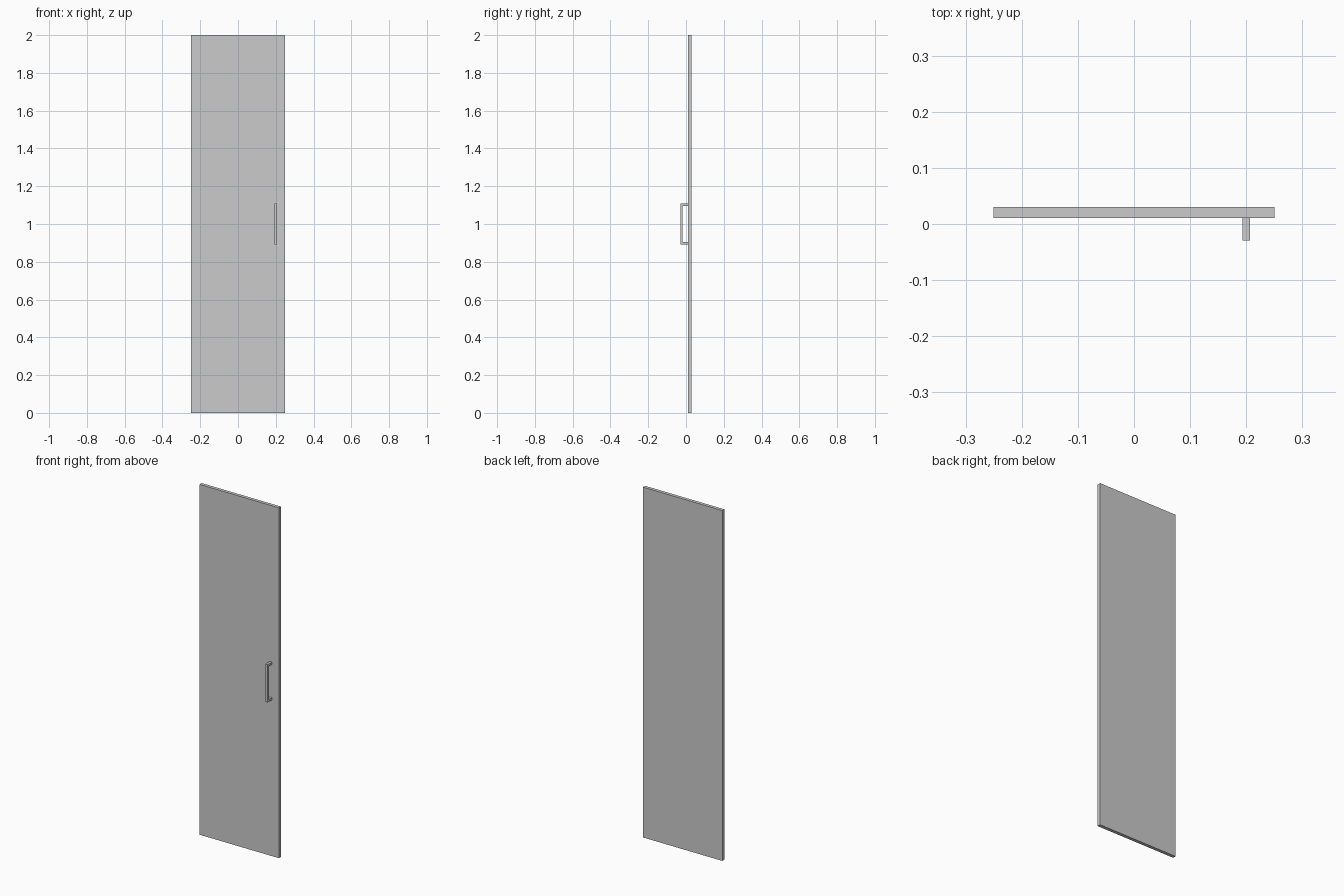
import bpy, bmesh
from mathutils import Vector

if "Cube" in bpy.data.objects:
    bpy.data.objects.remove(bpy.data.objects["Cube"])


def prism(name, profile, x0, x1):
    """Extrude a (y, z) profile along x from x0 to x1."""
    bm = bmesh.new()
    face = bm.faces.new([bm.verts.new((x0, y, z)) for y, z in profile])
    ext = bmesh.ops.extrude_face_region(bm, geom=[face])
    verts = [g for g in ext["geom"] if isinstance(g, bmesh.types.BMVert)]
    bmesh.ops.translate(bm, verts=verts, vec=Vector((x1 - x0, 0, 0)))
    bmesh.ops.recalc_face_normals(bm, faces=bm.faces)
    mesh = bpy.data.meshes.new(name)
    bm.to_mesh(mesh)
    bm.free()
    obj = bpy.data.objects.new(name, mesh)
    bpy.context.collection.objects.link(obj)
    return obj


# Door panel
FRONT, BACK = 0.011, 0.03
prism("door_panel", [(FRONT, 0), (BACK, 0), (BACK, 2), (FRONT, 2)], -0.25, 0.25)

# Bracket-shaped pull handle, mirrored about z = 1
OUT, BAR, POST, HALF = -0.029, 0.011, 0.013, 0.108
lower = [(OUT, -HALF), (FRONT, -HALF), (FRONT, -HALF + POST), (OUT + BAR, -HALF + POST)]
upper = [(y, -z) for y, z in reversed(lower)]
prism("pull_handle", [(y, 1 + z) for y, z in lower + upper], 0.193, 0.207)
